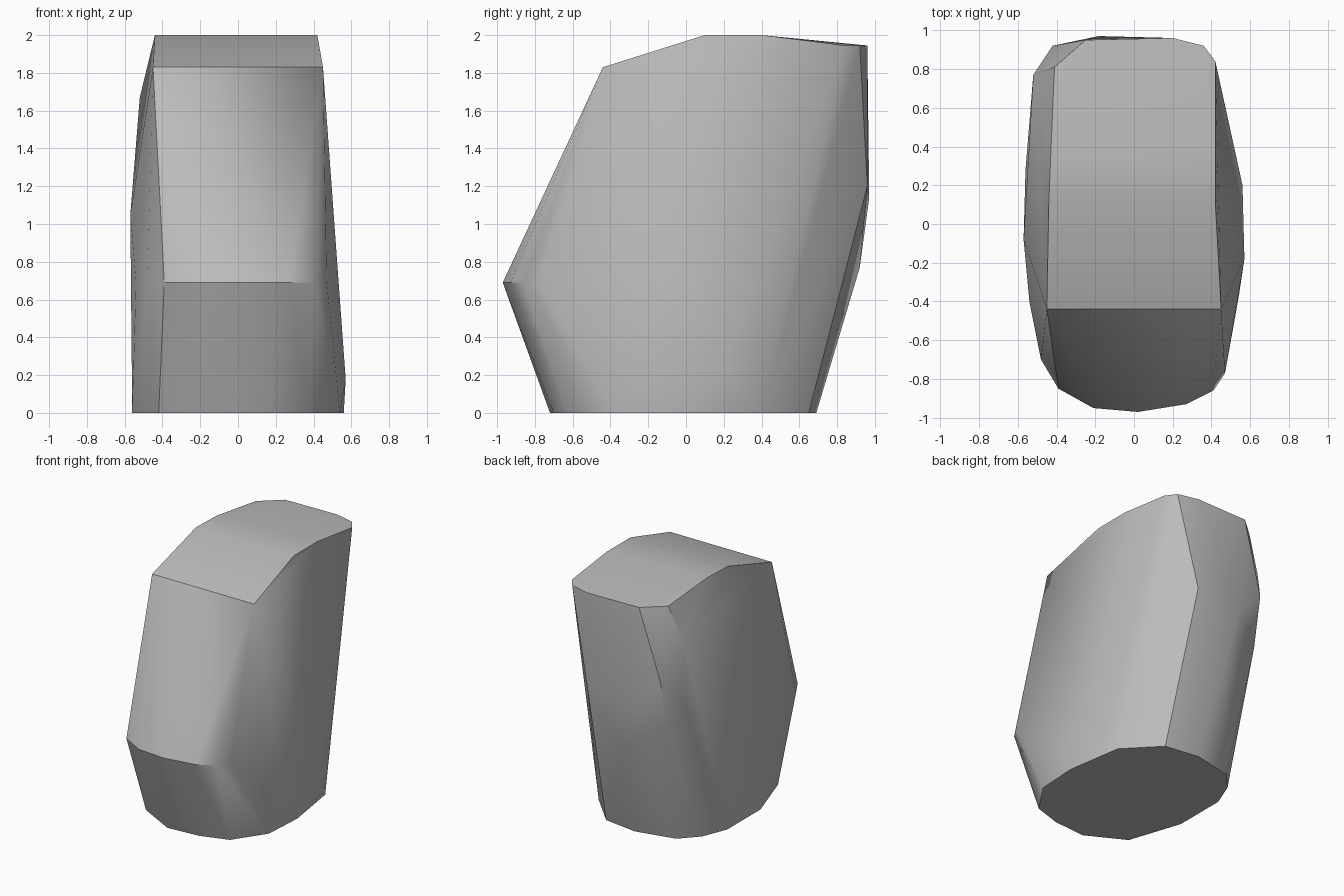
import bpy
import bmesh
import math

# Remove the default cube
cube = bpy.data.objects.get("Cube")
if cube:
    bpy.data.objects.remove(cube, do_unlink=True)


def make_material(name, colour):
    material = bpy.data.materials.new(name)
    material.use_nodes = True
    material.diffuse_color = colour
    shader = material.node_tree.nodes["Principled BSDF"]
    shader.inputs["Base Color"].default_value = colour
    shader.inputs["Roughness"].default_value = 0.8
    return material


def level(outline, height):
    """Lift a flat outline to one height."""
    return [(x, y, height) for x, y in outline]


# Flat base outline
base = level([
    (.37, -.63), (.54, -.38), (.56, -.05), (.49, .4), (.25, .65),
    (-.03, .69), (-.35, .62), (-.48, .48), (-.56, .28), (-.56, -.14),
    (-.42, -.56), (-.12, -.72), (.15, -.7)], 0)

# Jutting ridge across the front
ridge = level([
    (.47, -.77), (.41, -.86), (.27, -.93), (.02, -.97), (-.21, -.95),
    (-.39, -.85), (-.48, -.7), (-.54, -.4)], .69)

# Bulges on the two sides
sides = [(.57, -.18, .18), (.56, .2, .25), (-.57, -.08, 1.05),
         (-.52, .77, 1.67), (-.52, .74, 1.13)]

# Rounded back
back = [(-.18, .97, 1.14), (.2, .96, 1.2), (-.42, .92, 1.38),
        (-.42, .85, .98), (-.1, .92, .77)]

# Sloping brow, crown and rear rim of the top
brow = level([(-.45, -.44), (.45, -.44)], 1.83)
crown = level([(-.44, .1), (.42, .1), (.42, .4), (-.43, .35)], 2)
rim = level([(.42, .84), (.36, .92), (.2, .96), (-.25, .95), (-.41, .81)], 1.945)

# Wrap all the outlines in one faceted skin
bm = bmesh.new()
for point in base + ridge + sides + back + brow + crown + rim:
    bm.verts.new(point)
bm.verts.ensure_lookup_table()
hull = bmesh.ops.convex_hull(bm, input=bm.verts[:])
unused = {g for g in hull["geom_interior"] + hull["geom_unused"]
          if isinstance(g, bmesh.types.BMVert)}
bmesh.ops.delete(bm, geom=list(unused), context='VERTS')
bmesh.ops.dissolve_limit(bm, angle_limit=math.radians(1),
                         verts=bm.verts[:], edges=bm.edges[:])
bmesh.ops.recalc_face_normals(bm, faces=bm.faces[:])

mesh = bpy.data.meshes.new("rock")
bm.to_mesh(mesh)
bm.free()
mesh.materials.append(make_material("stone grey", (.5, .5, .5, 1)))
rock = bpy.data.objects.new("rock", mesh)
bpy.context.collection.objects.link(rock)

# Soft facets with crisp main edges
bpy.ops.object.select_all(action='DESELECT')
rock.select_set(True)
bpy.context.view_layer.objects.active = rock
bpy.ops.object.shade_smooth_by_angle(angle=math.radians(30))
